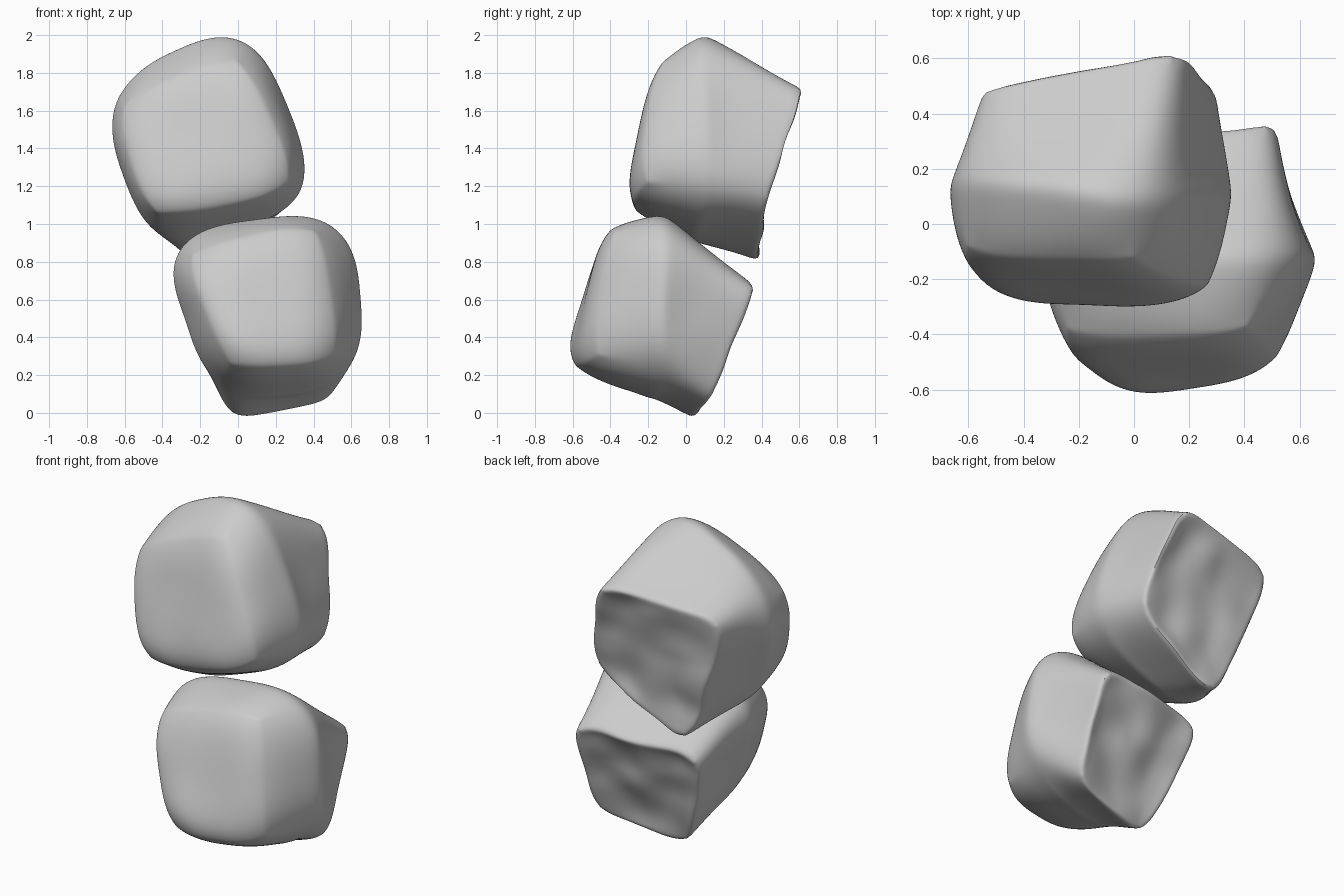
import bpy
import bmesh
import math
from mathutils import Vector, noise

default = bpy.data.objects.get("Cube")
if default:
    bpy.data.objects.remove(default, do_unlink=True)

# Single matte grey
grey = bpy.data.materials.new("light_grey")
grey.use_nodes = True
grey.diffuse_color = (0.6, 0.6, 0.6, 1)
shader = next(n for n in grey.node_tree.nodes if n.type == 'BSDF_PRINCIPLED')
shader.inputs["Base Color"].default_value = (0.6, 0.6, 0.6, 1)
shader.inputs["Roughness"].default_value = 0.8

SIDE = 2.9       # roundness of the cross-section
NOSE = 4.5       # roundness of the front edges, boxier than the section


def pillow(v):
    """Turn a cube point into a soft lump with a flat back end."""
    a, b, c = v
    if b < 0:
        ring = (abs(a) ** SIDE + abs(c) ** SIDE) ** (NOSE / SIDE)
        corner = 2 ** (NOSE / SIDE)
        norm = (ring + abs(b) ** NOSE) ** (1 / NOSE)
        wide = (corner + abs(b) ** NOSE) ** (1 / NOSE) / norm
        return a * wide, b * (corner + 1) ** (1 / NOSE) / norm, c * wide
    p = SIDE + 3 * b
    norm = (abs(a) ** p + abs(c) ** p) ** (1 / p)
    wide = max(abs(a), abs(c)) / norm * 2 ** (1 / p) if norm > 1e-6 else 1
    return a * wide, b, c * wide


def mix_quad(quad, a, c):
    """Blend four corners, listed top right, top left, low left, low right."""
    top = quad[1].lerp(quad[0], (a + 1) / 2)
    low = quad[2].lerp(quad[3], (a + 1) / 2)
    return low.lerp(top, (c + 1) / 2)


def ramp(t):
    """Smooth ramp that is near zero below zero and near t above it."""
    return (t + math.sqrt(t * t + 0.02)) / 2


def make_lump(name, seed, **stations):
    quads = {k: [Vector(p) for p in quad] for k, quad in stations.items()}
    shift = Vector((seed, seed, seed))
    bm = bmesh.new()
    bmesh.ops.create_cube(bm, size=2)
    bmesh.ops.subdivide_edges(bm, edges=bm.edges[:], cuts=47, use_grid_fill=True)
    for v in bm.verts:
        on_back = v.co.y > 0.999
        edge = max(abs(v.co.x), abs(v.co.z))
        a, b, c = pillow(v.co)
        if on_back:
            # Shallow hollow in the broken end
            b -= 0.06 * (1 - edge ** 4)
        front, belly, back = (mix_quad(quads[k], a, c) for k in ("front", "belly", "back"))
        pos = belly + (front - belly) * ramp(-b) + (back - belly) * ramp(b)
        # Gentle unevenness, a little stronger on the broken end
        pos += noise.noise_vector(pos * 3 + shift) * 0.01
        if on_back:
            pos.y += noise.noise(pos * 4.5 + shift) * 0.03
        v.co = pos
    # Soften the rim and ridges
    for _ in range(5):
        bmesh.ops.smooth_vert(bm, verts=bm.verts[:], factor=0.5,
                              use_axis_x=True, use_axis_y=True, use_axis_z=True)
    bmesh.ops.recalc_face_normals(bm, faces=bm.faces[:])
    mesh = bpy.data.meshes.new(name)
    bm.to_mesh(mesh)
    bm.free()
    mesh.materials.append(grey)
    obj = bpy.data.objects.new(name, mesh)
    bpy.context.collection.objects.link(obj)
    bpy.ops.object.select_all(action='DESELECT')
    obj.select_set(True)
    bpy.context.view_layer.objects.active = obj
    bpy.ops.object.shade_smooth_by_angle(angle=math.radians(50))


make_lump(
    "upper_lump", seed=3,
    front=[(0.00, -0.12, 1.86), (-0.60, -0.08, 1.62), (-0.43, -0.23, 1.06), (0.27, -0.21, 1.22)],
    belly=[(0.03, 0.09, 1.99), (-0.65, 0.15, 1.67), (-0.40, 0.03, 0.94), (0.34, 0.10, 1.19)],
    back=[(0.14, 0.61, 1.70), (-0.54, 0.48, 1.60), (-0.26, 0.37, 0.82), (0.29, 0.44, 1.13)])

make_lump(
    "lower_lump", seed=11,
    front=[(0.41, -0.37, 0.96), (-0.24, -0.38, 0.84), (-0.04, -0.55, 0.26), (0.51, -0.46, 0.31)],
    belly=[(0.52, -0.12, 1.00), (-0.31, -0.11, 0.89), (-0.08, -0.21, 0.14), (0.61, -0.13, 0.26)],
    back=[(0.48, 0.36, 0.65), (-0.23, 0.25, 0.60), (-0.03, 0.04, 0.00), (0.49, 0.13, 0.09)])
